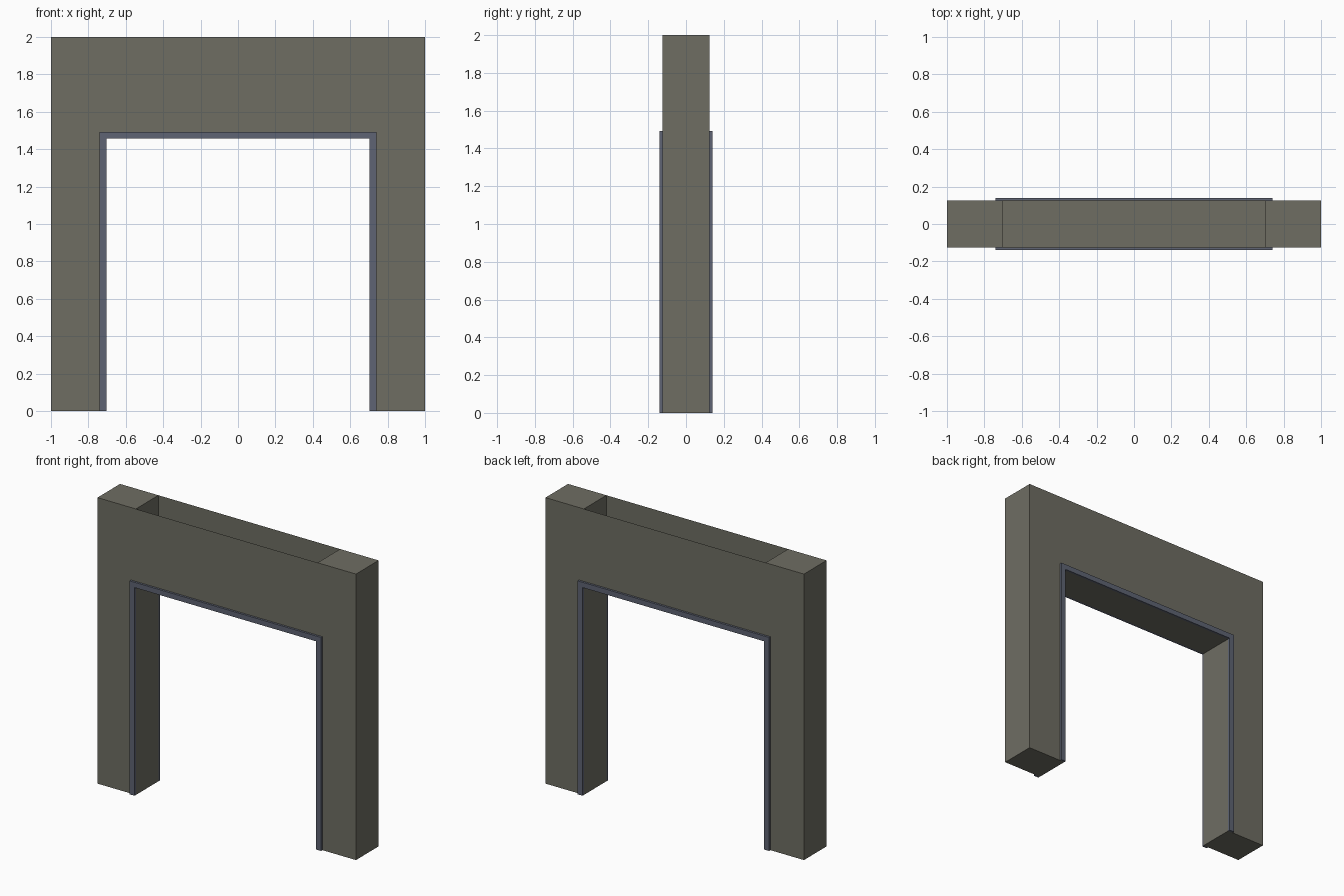
import bpy, bmesh

if "Cube" in bpy.data.objects:
    bpy.data.objects.remove(bpy.data.objects["Cube"])

W, H, D = 1.0, 2.0, 0.125          # wall half width, height, half depth
IN_X, IN_Z = 0.703, 1.456          # opening half width and height
OUT_X, OUT_Z, TRIM_Y = 0.74, 1.493, 0.14


def material(name, rgb):
    m = bpy.data.materials.new(name)
    m.diffuse_color = (*rgb, 1.0)
    m.use_nodes = True
    m.node_tree.nodes["Principled BSDF"].inputs["Base Color"].default_value = m.diffuse_color
    return m


stone = material("olive grey wall", (0.158, 0.154, 0.124))
blue = material("blue grey trim", (0.113, 0.127, 0.172))


def finish(name, bm, mat):
    me = bpy.data.meshes.new(name)
    bm.to_mesh(me)
    bm.free()
    me.materials.append(mat)
    ob = bpy.data.objects.new(name, me)
    bpy.context.collection.objects.link(ob)
    return ob


def box(name, x0, x1, z0, z1, y0, y1, mat):
    bm = bmesh.new()
    bmesh.ops.create_cube(bm, size=1)
    for v in bm.verts:
        v.co = (x1 if v.co.x > 0 else x0, y1 if v.co.y > 0 else y0, z1 if v.co.z > 0 else z0)
    return finish(name, bm, mat)


# Closed posts on both sides of the opening
box("left_post", -W, -IN_X, 0, H, -D, D, stone)
box("right_post", IN_X, W, 0, H, -D, D, stone)

# Lintel: hollow trough of thin sheets, open at the top
bm = bmesh.new()
section = [(-D, H), (-D, IN_Z), (D, IN_Z), (D, H)]
a = [bm.verts.new((-IN_X, y, z)) for y, z in section]
b = [bm.verts.new((IN_X, y, z)) for y, z in section]
for i in range(3):
    bm.faces.new((a[i], a[i + 1], b[i + 1], b[i]))
bm.normal_update()
if bm.faces[:][1].normal.z > 0 if not bm.faces.ensure_lookup_table() else False:
    bmesh.ops.reverse_faces(bm, faces=bm.faces[:])
finish("lintel", bm, stone)

# Raised trim around the opening on front and back
profile = [(-OUT_X, 0), (-OUT_X, OUT_Z), (OUT_X, OUT_Z), (OUT_X, 0),
           (IN_X, 0), (IN_X, IN_Z), (-IN_X, IN_Z), (-IN_X, 0)]
for name, y0, y1 in (("front_trim", -TRIM_Y, -D), ("back_trim", D, TRIM_Y)):
    bm = bmesh.new()
    face = bm.faces.new([bm.verts.new((x, y0, z)) for x, z in profile])
    ext = bmesh.ops.extrude_face_region(bm, geom=[face], use_keep_orig=True)
    for v in ext["geom"]:
        if isinstance(v, bmesh.types.BMVert):
            v.co.y = y1
    bmesh.ops.recalc_face_normals(bm, faces=bm.faces[:])
    finish(name, bm, blue)
